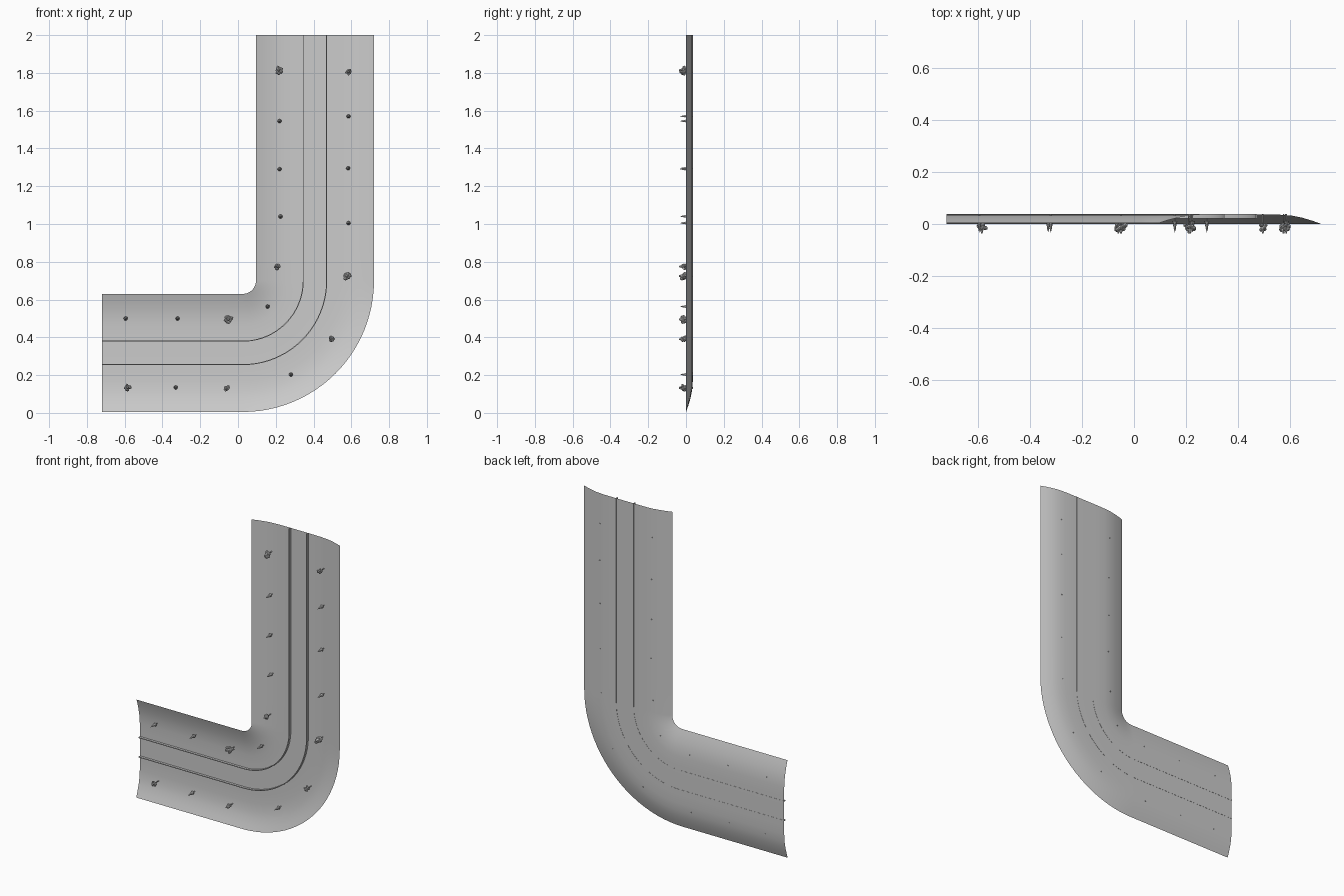
import bpy, bmesh, math, random
from mathutils import Vector, Matrix

if "Cube" in bpy.data.objects:
    bpy.data.objects.remove(bpy.data.objects["Cube"])

random.seed(4)
CX, CZ, R = 0.025, 0.70, 0.3825        # bend centre and middle radius
PROFILE = [(-0.3125, 0.003), (-0.28, 0.014), (-0.24, 0.024), (-0.20, 0.032),
           (-0.15, 0.036), (-0.09, 0.037), (0.09, 0.037), (0.15, 0.036),
           (0.20, 0.032), (0.24, 0.024), (0.28, 0.012), (0.3125, 0.0)]


def stations(n_arm=8, n_bend=24):
    """Centre-line frames: (x, z, outward x, outward z)."""
    out = [(-0.72 + (CX + 0.72) * i / n_arm, CZ - R, 0, -1) for i in range(n_arm)]
    for i in range(n_bend + 1):
        a = -math.pi / 2 + math.pi / 2 * i / n_bend
        c, s = math.cos(a), math.sin(a)
        out.append((CX + R * c, CZ + R * s, c, s))
    out += [(CX + R, CZ + (2 - CZ) * i / n_arm, 1, 0) for i in range(1, n_arm + 1)]
    return out


def finish(bm, name, smooth=None):
    me = bpy.data.meshes.new(name)
    bm.to_mesh(me)
    bm.free()
    ob = bpy.data.objects.new(name, me)
    bpy.context.collection.objects.link(ob)
    if smooth:
        bpy.ops.object.select_all(action='DESELECT')
        ob.select_set(True)
        bpy.context.view_layer.objects.active = ob
        bpy.ops.object.shade_smooth_by_angle(angle=math.radians(smooth))
    return ob


def sweep(name, profile, closed=False):
    bm = bmesh.new()
    rows = [[bm.verts.new((x + o * ox, y, z + o * oz)) for o, y in profile]
            for x, z, ox, oz in stations()]
    n = len(profile)
    for a, b in zip(rows, rows[1:]):
        for j in range(n if closed else n - 1):
            k = (j + 1) % n
            bm.faces.new((a[j], a[k], b[k], b[j]))
    if closed:
        bm.faces.new(rows[0])
        bm.faces.new(rows[-1])
        bmesh.ops.recalc_face_normals(bm, faces=bm.faces)
    else:
        bm.normal_update()
        if sum(f.normal.y for f in bm.faces) > 0:
            bmesh.ops.reverse_faces(bm, faces=bm.faces)
    return finish(bm, name, 30)


# Curved trough of ground
sweep("ground_channel", PROFILE)

# Thin kerbs on both sides of the central lane
for side, o in (("inner", -0.062), ("outer", 0.062)):
    t = 0.0025
    sweep(side + "_kerb", [(o - t, 0.038), (o + t, 0.038), (o + t, 0.022), (o - t, 0.022)], True)

TO_FRONT = Matrix.Rotation(math.pi / 2, 4, 'X')   # local z -> -y


def cone(bm, x, z, y0, y1, r0, r1, seg=6):
    m = Matrix.Translation((x, (y0 + y1) / 2, z)) @ TO_FRONT
    bmesh.ops.create_cone(bm, cap_ends=True, segments=seg, radius1=r0, radius2=r1,
                          depth=y0 - y1, matrix=m)


def leafy_tree(x, z, r):
    bm = bmesh.new()
    cone(bm, x, z, 0.038, -0.008, 0.003, 0.002)
    for i in range(9):
        a = i * 2.4
        d = r * (0.25 + 0.4 * random.random())
        s = r * random.uniform(0.32, 0.42)
        p = Vector((x + d * math.cos(a), -0.004 - 0.018 * random.random(), z + d * math.sin(a)))
        bmesh.ops.create_icosphere(bm, subdivisions=1, radius=s, matrix=Matrix.Translation(p))
    cone(bm, x, z, -0.012, -0.036, r * 0.45, r * 0.15)
    finish(bm, "leafy_tree")


def pointed_tree(x, z, r):
    bm = bmesh.new()
    cone(bm, x, z, 0.038, 0.004, 0.003, 0.002)
    for y0, y1, k in ((0.012, -0.012, 1.0), (-0.002, -0.022, 0.75), (-0.014, -0.033, 0.5)):
        cone(bm, x, z, y0, y1, r * k, 0.0, 7)
    finish(bm, "pointed_tree")


# Large leafy trees along both banks
for x, z, r in [(0.215, 1.815, .027), (0.585, 1.805, .02), (0.575, 0.725, .028), (0.21, 0.775, .022),
                (0.495, 0.39, .022), (-0.05, 0.495, .027), (-0.585, 0.135, .022), (-0.06, 0.13, .021)]:
    leafy_tree(x, z, r)

# Small pointed trees between them
for x, z in [(0.22, 1.545), (0.585, 1.57), (0.22, 1.29), (0.583, 1.295), (0.225, 1.04), (0.585, 1.005),
             (0.157, 0.563), (0.28, 0.203), (-0.33, 0.135), (-0.32, 0.5), (-0.595, 0.5)]:
    pointed_tree(x, z, 0.011)
